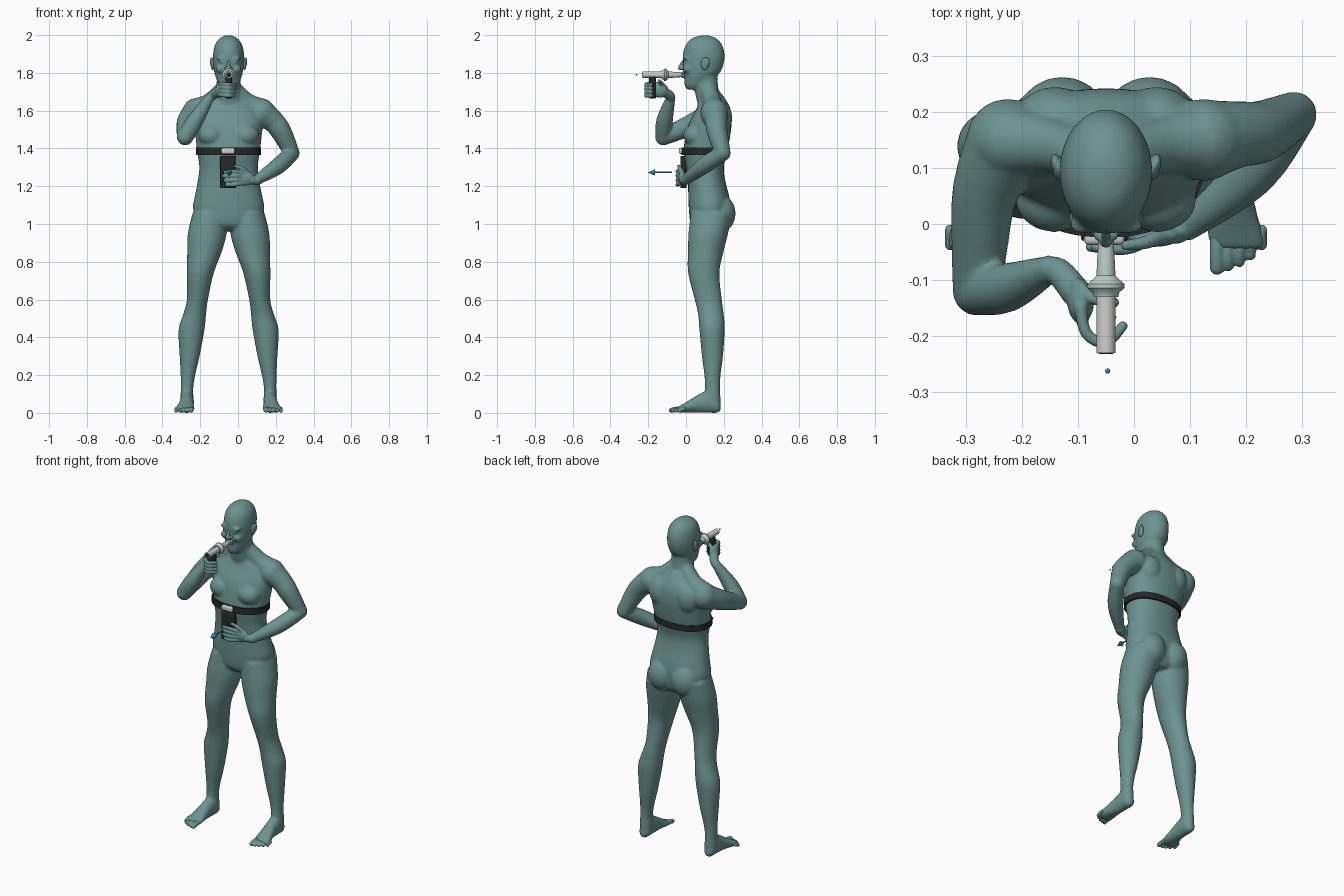
import bpy, bmesh, math
from mathutils import Vector, Matrix

cube = bpy.data.objects.get("Cube")
if cube:
    bpy.data.objects.remove(cube, do_unlink=True)

MID = -0.05  # x of the body's centre line
X, Y, Z = Vector((1, 0, 0)), Vector((0, 1, 0)), Vector((0, 0, 1))


def material(name, rgb):
    m = bpy.data.materials.new(name)
    m.use_nodes = True
    m.diffuse_color = (*rgb, 1)
    m.node_tree.nodes["Principled BSDF"].inputs["Base Color"].default_value = (*rgb, 1)
    return m


teal = material("teal_skin", (0.15, 0.29, 0.28))
black = material("black_plastic", (0.02, 0.02, 0.02))
grey = material("light_grey", (0.62, 0.62, 0.59))
mint = material("pale_mint", (0.50, 0.61, 0.57))
blue = material("blue_marker", (0.03, 0.28, 0.48))


def spline(pts, sub):
    """Catmull-Rom interpolation of any tuples."""
    if sub < 2:
        return list(pts)
    ext = [pts[0], *pts, pts[-1]]
    out = []
    for p0, p1, p2, p3 in zip(ext, ext[1:], ext[2:], ext[3:]):
        for k in range(sub):
            t = k / sub
            out.append(tuple(b + 0.5 * t * (c - a + t * (2 * a - 5 * b + 4 * c - d + t * (3 * (b - c) + d - a)))
                             for a, b, c, d in zip(p0, p1, p2, p3)))
    return out + [pts[-1]]


def skin(bm, frames, n=24, e=1.0):
    """Closed shell through rings given as (centre, axis_a, axis_b)."""
    rings = []
    for c, a, b in frames:
        ring = []
        for i in range(n):
            w = 2 * math.pi * i / n
            cu, cv = math.cos(w), math.sin(w)
            ring.append(bm.verts.new(c + a * math.copysign(abs(cu) ** e, cu) + b * math.copysign(abs(cv) ** e, cv)))
        rings.append(ring)
    for r, s in zip(rings, rings[1:]):
        for i in range(n):
            bm.faces.new((r[i], r[i - 1], s[i - 1], s[i]))
    bm.faces.new(rings[0])
    bm.faces.new(rings[-1])


def loft(bm, rings, up=Y, sub=4, n=24, e=1.0):
    """Parallel rings (x, y, z, radius along x, radius along up)."""
    skin(bm, [(Vector(r[:3]), X * r[3], up * r[4]) for r in spline(rings, sub)], n, e)


def ball(bm, c, r):
    bmesh.ops.create_uvsphere(bm, u_segments=20, v_segments=12, radius=1,
                              matrix=Matrix.Translation(c) @ Matrix.Diagonal((*r, 1)))


def limb(bm, pts):
    """Round tube with rounded ends through (x, y, z, radius)."""
    pts = spline(pts, 4)
    ref, frames = Vector((0, 0.4, 1)), []
    for i, p in enumerate(pts):
        t = Vector(pts[min(i + 1, len(pts) - 1)][:3]) - Vector(pts[max(i - 1, 0)][:3])
        a = t.cross(ref).normalized()
        frames.append((Vector(p[:3]), a * p[3], t.normalized().cross(a) * p[3]))
    skin(bm, frames, 16)
    for p in (pts[0], pts[-1]):
        ball(bm, p[:3], [p[3]] * 3)


def finish(bm, name, mat, voxel=0, smooth=0, bevel=0):
    bmesh.ops.recalc_face_normals(bm, faces=bm.faces)
    me = bpy.data.meshes.new(name)
    bm.to_mesh(me)
    bm.free()
    me.materials.append(mat)
    ob = bpy.data.objects.new(name, me)
    bpy.context.collection.objects.link(ob)
    bpy.ops.object.select_all(action="DESELECT")
    ob.select_set(True)
    bpy.context.view_layer.objects.active = ob
    if voxel:
        m = ob.modifiers.new("blend", "REMESH")
        m.mode, m.voxel_size, m.use_smooth_shade = "VOXEL", voxel, True
        m = ob.modifiers.new("soften", "SMOOTH")
        m.factor, m.iterations = 0.5, smooth
    if bevel:
        m = ob.modifiers.new("round", "BEVEL")
        m.width, m.segments = bevel, 3
    bpy.ops.object.convert(target="MESH")
    if voxel:
        bpy.ops.object.shade_smooth()
    else:
        bpy.ops.object.shade_smooth_by_angle(angle=math.radians(35))
    return ob


def box(name, mat, centre, size, bevel):
    bm = bmesh.new()
    bmesh.ops.create_cube(bm, size=1, matrix=Matrix.Translation(centre) @ Matrix.Diagonal((*size, 1)))
    return finish(bm, name, mat, bevel=bevel)


def lathe(name, mat, profile, x, z, n=32):
    bm = bmesh.new()
    loft(bm, [(x, y, z, r, r) for y, r in profile], Z, 1, n)
    return finish(bm, name, mat)


# Body: torso, neck and head
body = bmesh.new()
torso = [(.13, .965, .05, .07), (.125, 1.0, .15, .1), (.125, 1.08, .188, .11), (.12, 1.15, .178, .108),
         (.11, 1.22, .165, .1), (.1, 1.3, .155, .1), (.102, 1.38, .166, .115), (.115, 1.46, .175, .118),
         (.13, 1.54, .18, .112), (.145, 1.61, .16, .09), (.14, 1.66, .09, .07), (.13, 1.7, .06, .05)]
loft(body, [(MID, *r) for r in torso], n=32, e=0.9)
neck = [(.14, 1.6, .08, .07), (.115, 1.68, .068, .064), (.105, 1.74, .064, .064), (.1, 1.82, .06, .065)]
loft(body, [(MID, *r) for r in neck])
head = [(.1, 1.999, .012, .014), (.096, 1.987, .042, .058), (.095, 1.956, .069, .092), (.094, 1.91, .081, .109),
        (.092, 1.86, .082, .11), (.085, 1.81, .077, .1), (.07, 1.77, .066, .08), (.052, 1.735, .05, .06),
        (.042, 1.712, .03, .038)]
loft(body, [(MID, *r) for r in head], n=32)

# Legs, feet, hips, chest and shoulders, one side and then the other
leg = [(.1, .135, 1.06, .09, .11), (.113, .118, .95, .103, .105), (.128, .104, .85, .091, .094),
       (.15, .094, .74, .072, .083), (.165, .118, .6, .056, .072), (.18, .132, .52, .061, .068),
       (.196, .138, .44, .069, .067), (.206, .14, .3, .053, .056), (.215, .14, .2, .039, .043),
       (.22, .14, .13, .033, .04), (.22, .14, .07, .035, .043), (.22, .14, .03, .03, .04)]
foot = [(.22, .183, .03, .014, .018), (.22, .165, .04, .031, .04), (.22, .12, .058, .037, .058),
        (.222, .07, .05, .037, .05), (.226, .02, .035, .044, .034), (.231, -.02, .023, .051, .022),
        (.236, -.045, .016, .046, .015)]
for s in (-1, 1):
    def at(u):
        return MID + s * u
    loft(body, [(at(r[0]), *r[1:]) for r in leg])
    loft(body, [(at(r[0]), *r[1:]) for r in foot], Z)
    ball(body, (at(.078), .18, 1.055), (.085, .083, .1))    # buttock
    ball(body, (at(.092), .045, 1.47), (.07, .06, .058))    # breast
    ball(body, (at(.09), .19, 1.56), (.07, .055, .085))     # shoulder blade
    limb(body, [(at(.03), .12, 1.71, .045), (at(.1), .14, 1.643, .05), (at(.175), .15, 1.6, .066)])
    ball(body, (at(.04), -.002, 1.877), (.028, .018, .009))  # brow
    ball(body, (at(.042), .008, 1.82), (.026, .025, .022))   # cheek
    ball(body, (at(.035), .003, 1.856), (.017, .02, .01))    # eyelid

# Arms
limb(body, [(-.225, .15, 1.585, .074), (-.265, .06, 1.54, .06), (-.276, -.05, 1.49, .05), (-.28, -.12, 1.46, .044)])
limb(body, [(-.28, -.12, 1.46, .044), (-.225, -.113, 1.55, .044), (-.15, -.08, 1.67, .025)])
limb(body, [(.125, .15, 1.59, .074), (.185, .16, 1.545, .06), (.228, .165, 1.49, .056), (.285, .195, 1.375, .042)])
limb(body, [(.285, .195, 1.375, .042), (.21, .09, 1.305, .044), (.095, -.005, 1.23, .026)])
finish(body, "body", teal, 0.007, 8)

# Nose, lips and ears
face = bmesh.new()
limb(face, [(MID, -.008, 1.868, .008), (MID, -.024, 1.845, .009), (MID, -.031, 1.825, .012)])
for s in (-1, 1):
    ball(face, (MID + s * .013, -.018, 1.823), (.01, .012, .009))
    ball(face, (MID + s * .084, .1, 1.848), (.011, .022, .034))
    ball(face, (MID + s * .091, .11, 1.858), (.008, .016, .024))
ball(face, (MID, -.014, 1.798), (.028, .014, .009))
ball(face, (MID, -.012, 1.782), (.024, .014, .009))
finish(face, "face_features", teal, 0.004, 3)

# Toes
toes = bmesh.new()
for s in (-1, 1):
    for i in range(5):
        u, tip, r = .198 + .02 * i, -.078 + .0025 * i * i, .013 if i == 0 else .0095
        limb(toes, [(MID + s * u, -.01, .022, r), (MID + s * u, tip + .02, .019, r), (MID + s * u, tip, r + .001, r)])
finish(toes, "toes", teal, 0.004, 2)

# Left hand, laid over the recorder
hand = bmesh.new()
limb(hand, [(.11, .008, 1.235, .026), (.075, -.012, 1.232, .024)])
ball(hand, (.035, -.02, 1.243), (.052, .021, .04))
for i in range(4):
    z, tip = 1.278 - .023 * i, -.078 + .009 * abs(i - 1)
    limb(hand, [(.03, -.025, 1.262 - .015 * i, .012), (-.015, -.045, z, .0105), (tip, -.041, z - .002, .009)])
limb(hand, [(.05, -.02, 1.265, .015), (.02, -.033, 1.295, .012), (-.015, -.038, 1.306, .009)])
finish(hand, "left_hand", teal, 0.004, 2)

# Right hand, wrapped round the handle
hand = bmesh.new()
limb(hand, [(-.16, -.085, 1.655, .026), (-.135, -.085, 1.68, .025), (-.105, -.12, 1.7, .027)])
ball(hand, (-.095, -.138, 1.708), (.024, .04, .04))
for i in range(4):
    z = 1.742 - .02 * i
    limb(hand, [(-.095, -.15, z, .011), (-.085, -.195, z, .0105), (-.05, -.212, z - .003, .01), (-.02, -.182, z - .004, .009)])
limb(hand, [(-.1, -.11, 1.72, .014), (-.075, -.132, 1.745, .011), (-.035, -.14, 1.758, .009)])
finish(hand, "right_hand", teal, 0.004, 2)

# Breathing device: mouthpiece, flange, barrel, outlet and handle
lathe("mouthpiece", mint, [(-.018, .012), (-.05, .015), (-.092, .017), (-.1, .025), (-.107, .033),
                           (-.114, .033), (-.122, .024), (-.13, .022)], MID, 1.79)
lathe("barrel", grey, [(-.128, .017), (-.23, .017)], MID, 1.79)
lathe("outlet", black, [(-.229, .013), (-.232, .013)], MID, 1.79)
box("handle", black, (MID, -.177, 1.722), (.034, .036, .115), .006)

# Chest strap, buckle and recorder
strap = bmesh.new()
loft(strap, [(MID, .1, z, .173, .124) for z in (1.366, 1.404)], Y, 1, 64, 0.9)
finish(strap, "chest_strap", black)
box("buckle", grey, (MID - .003, -.026, 1.387), (.072, .022, .032), .008)
box("recorder", black, (MID - .002, -.014, 1.275), (.085, .032, .17), .005)

# Flow marker and direction arrow
dot = bmesh.new()
ball(dot, (MID + .003, -.262, 1.79), (.0045, .0045, .0045))
finish(dot, "flow_marker", blue)
lathe("direction_arrow", blue, [(-.075, .004), (-.165, .004), (-.165, .016), (-.2, .001)], MID + .003, 1.273, 16)
